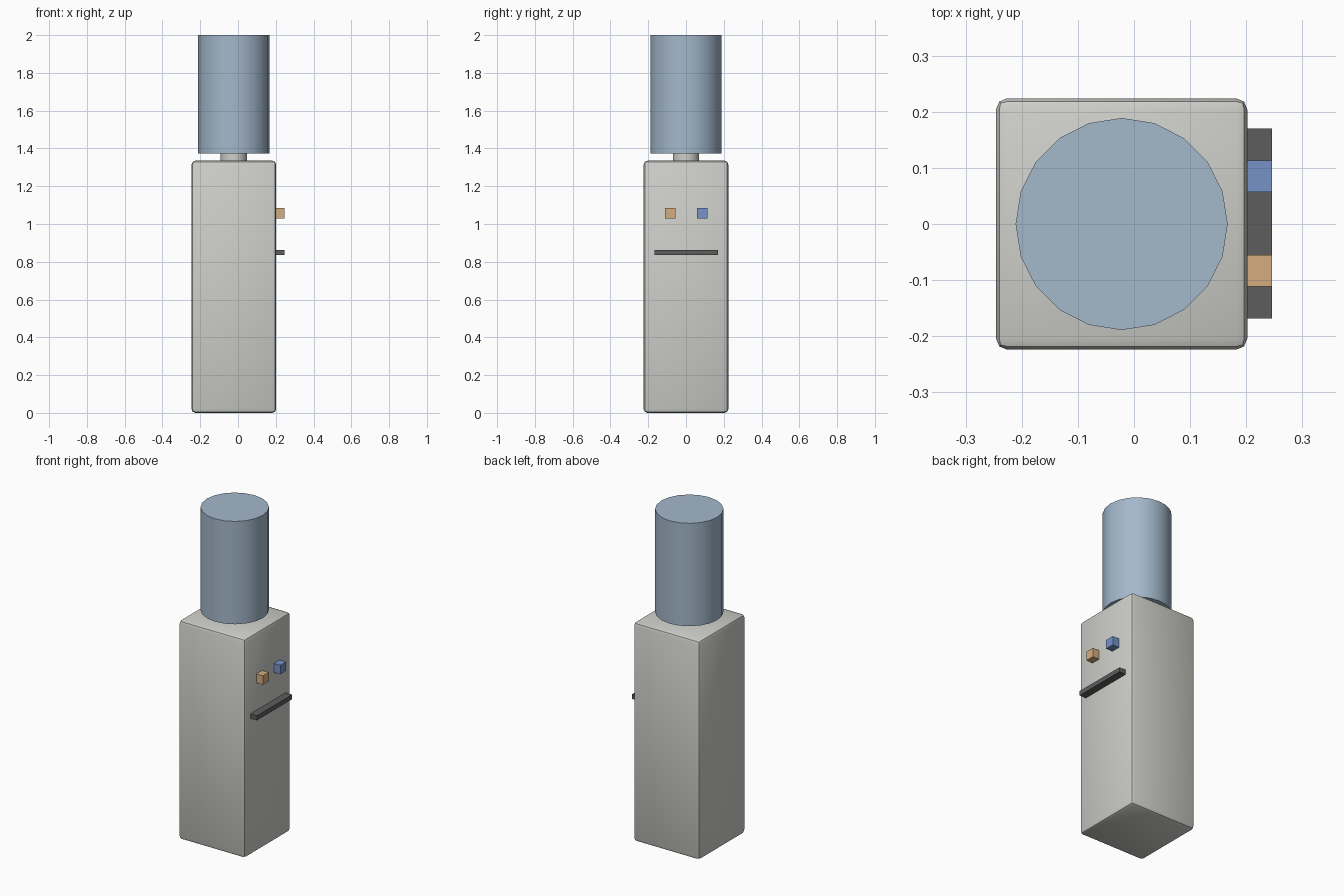
import bpy
from math import radians

if "Cube" in bpy.data.objects:
    bpy.data.objects.remove(bpy.data.objects["Cube"], do_unlink=True)

CX = -0.022   # axis of the cabinet and bottle


def material(name, r, g, b):
    mat = bpy.data.materials.new(name)
    mat.use_nodes = True
    mat.diffuse_color = (r, g, b, 1)
    mat.node_tree.nodes["Principled BSDF"].inputs["Base Color"].default_value = (r, g, b, 1)
    return mat


def finish(name, mat):
    obj = bpy.context.object
    obj.name = obj.data.name = name
    obj.data.materials.append(mat)
    return obj


def box(name, mat, low, high):
    centre = [(a + b) / 2 for a, b in zip(low, high)]
    bpy.ops.mesh.primitive_cube_add(size=1, location=centre)
    obj = finish(name, mat)
    obj.scale = [b - a for a, b in zip(low, high)]
    bpy.ops.object.transform_apply(location=False, rotation=False, scale=True)
    return obj


def cylinder(name, mat, radius, bottom, top):
    bpy.ops.mesh.primitive_cylinder_add(vertices=20, radius=radius, depth=top - bottom,
                                        location=(CX, 0, (bottom + top) / 2))
    finish(name, mat)
    bpy.ops.object.shade_smooth_by_angle(angle=radians(30))


shell = material("warm light grey", 0.62, 0.62, 0.59)
water = material("pale blue", 0.37, 0.48, 0.60)
dark = material("dark grey", 0.11, 0.11, 0.11)
hot = material("tan orange", 0.66, 0.42, 0.21)
cold = material("medium blue", 0.18, 0.29, 0.57)

# Cabinet with softened edges
cabinet = box("cabinet", shell, (CX - 0.224, -0.224, 0), (CX + 0.224, 0.224, 1.335))
bevel = cabinet.modifiers.new("soft edges", "BEVEL")
bevel.width = 0.02
bevel.segments = 2
bpy.ops.object.modifier_apply(modifier=bevel.name)
bpy.ops.object.shade_smooth_by_angle(angle=radians(30))

# Bottle and its neck
cylinder("bottle_neck", shell, 0.07, 1.32, 1.375)
cylinder("bottle", water, 0.189, 1.373, 2.0)

# Taps and drip tray on the +x side
for name, mat, y in (("hot_tap", hot, -0.083), ("cold_tap", cold, 0.085)):
    box(name, mat, (0.19, y - 0.028, 1.03), (0.246, y + 0.028, 1.085))
box("drip_tray", dark, (0.19, -0.168, 0.835), (0.246, 0.17, 0.863))
